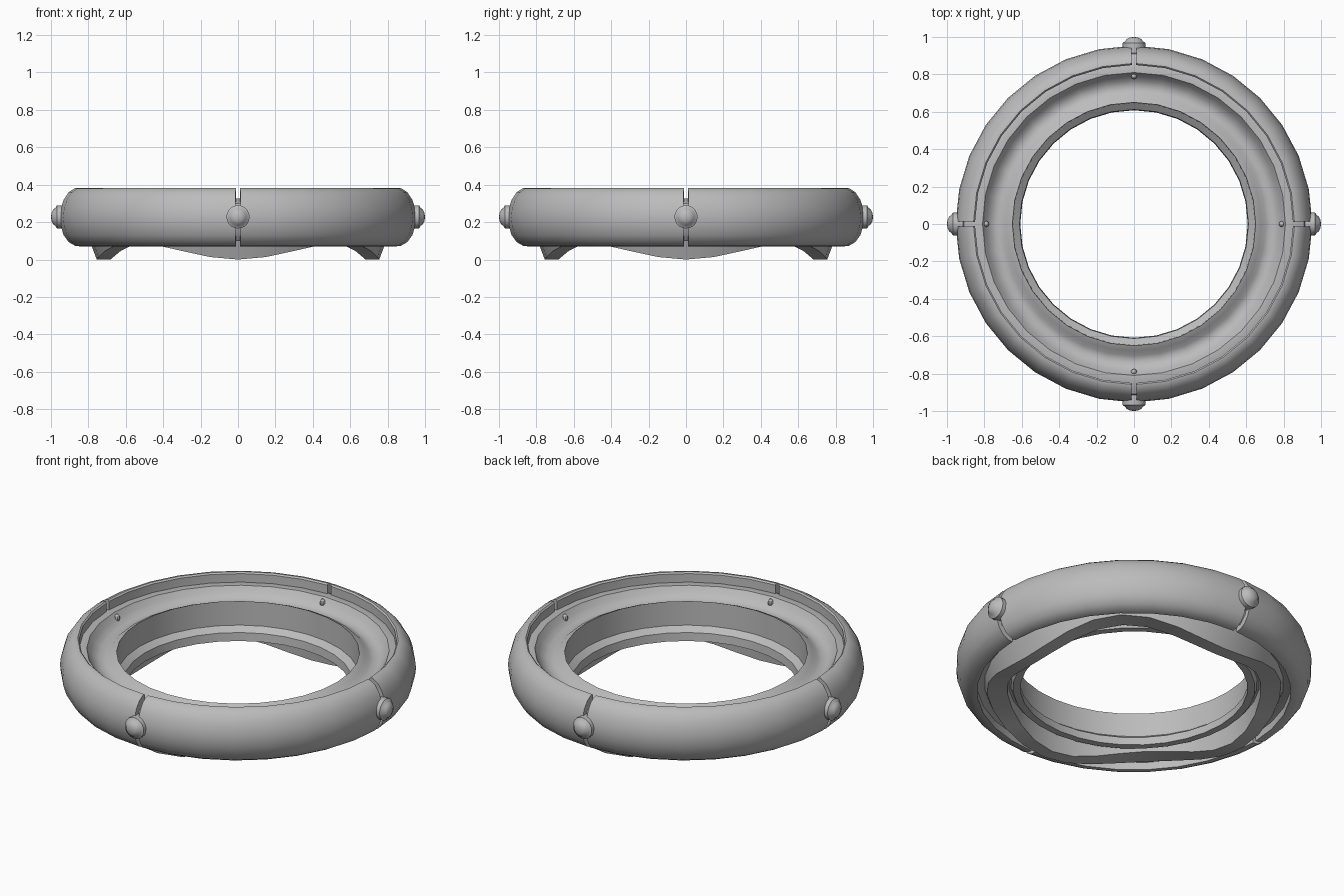
import bpy, bmesh, math
from mathutils import Matrix

cube = bpy.data.objects.get("Cube")
if cube:
    bpy.data.objects.remove(cube)

grey = bpy.data.materials.new("plain_grey")
grey.use_nodes = True
grey.diffuse_color = (0.5, 0.5, 0.5, 1)
grey.node_tree.nodes["Principled BSDF"].inputs["Base Color"].default_value = (0.5, 0.5, 0.5, 1)

SEGS = 32


def finish(name, bm, angle=35):
    bmesh.ops.recalc_face_normals(bm, faces=bm.faces)
    mesh = bpy.data.meshes.new(name)
    bm.to_mesh(mesh)
    bm.free()
    mesh.materials.append(grey)
    ob = bpy.data.objects.new(name, mesh)
    bpy.context.collection.objects.link(ob)
    bpy.ops.object.select_all(action='DESELECT')
    ob.select_set(True)
    bpy.context.view_layer.objects.active = ob
    bpy.ops.object.shade_smooth_by_angle(angle=math.radians(angle))
    return ob


def sweep(name, section, angles, closed=True, matrix=None):
    """Sweep a closed (radius, z) section around z; section may depend on the angle."""
    bm = bmesh.new()
    rings = []
    for a in angles:
        pts = section(a) if callable(section) else section
        rings.append([bm.verts.new((r * math.cos(a), r * math.sin(a), z)) for r, z in pts])
    n = len(rings[0])
    pairs = list(zip(rings, rings[1:] + rings[:1])) if closed else list(zip(rings, rings[1:]))
    for p, q in pairs:
        for i in range(n):
            j = (i + 1) % n
            bm.faces.new((p[i], p[j], q[j], q[i]))
    if not closed:
        bm.faces.new(rings[0])
        bm.faces.new(rings[-1])
    bmesh.ops.remove_doubles(bm, verts=bm.verts, dist=0.0001)
    if matrix:
        bm.transform(matrix)
    return finish(name, bm)


full = [2 * math.pi * i / SEGS for i in range(SEGS)]

# Rounded outer shell in four quarters, with a narrow slot between them
shell = [(0.85, 0.375), (0.858, 0.383), (0.875, 0.38), (0.905, 0.36), (0.932, 0.32),
         (0.948, 0.27), (0.953, 0.225), (0.948, 0.18), (0.932, 0.13), (0.905, 0.093),
         (0.87, 0.073), (0.84, 0.07), (0.84, 0.2), (0.85, 0.3)]
slot = 0.0135
for k, name in enumerate(("back_left", "back_right", "front_right", "front_left")):
    angles = [k * math.pi / 2 + 2 * math.pi * i / SEGS for i in range(SEGS // 4 + 1)]
    angles[0] += slot
    angles[-1] -= slot
    sweep("shell_" + name, shell, angles, closed=False)

# Inner body: flat rim, hollow channel, raised inner edge and stepped bore
body = [(0.91, 0.3), (0.86, 0.325), (0.81, 0.325), (0.79, 0.295), (0.765, 0.272),
        (0.735, 0.262), (0.705, 0.27), (0.68, 0.292), (0.65, 0.306), (0.648, 0.165),
        (0.612, 0.138), (0.608, 0.09), (0.648, 0.09), (0.66, 0.12), (0.83, 0.12),
        (0.87, 0.1), (0.915, 0.15), (0.925, 0.225)]
sweep("inner_body", body, full)


# Foot ring whose lower edge dips at the four slots
def foot_section(a):
    z = 0.045 * (1 - math.cos(4 * a))
    flare = 0.38 * z
    return [(0.755 + flare, z), (0.805, 0.13), (0.67, 0.13), (0.68, z)]


sweep("foot_ring", foot_section, full)

# Domed studs over the slots and small pins in the channel
stud = [(0, 0.915), (0.062, 0.915), (0.062, 0.968), (0.048, 0.976), (0.04, 0.988),
        (0.022, 0.997), (0, 1.0)]
stud_angles = [2 * math.pi * i / 20 for i in range(20)]
for k, side in enumerate(("left", "back", "right", "front")):
    turn = Matrix.Rotation(k * math.pi / 2, 4, 'Z')
    outward = Matrix.Translation((0, 0, 0.228)) @ turn @ Matrix.Rotation(math.pi / 2, 4, 'Y')
    sweep("stud_" + side, stud, stud_angles, matrix=outward)
    bm = bmesh.new()
    bmesh.ops.create_uvsphere(bm, u_segments=8, v_segments=6, radius=0.016)
    bm.transform(turn @ Matrix.Translation((0.79, 0, 0.298)) @ Matrix.Diagonal((1, 1, 1.4, 1)))
    finish("pin_" + side, bm)
